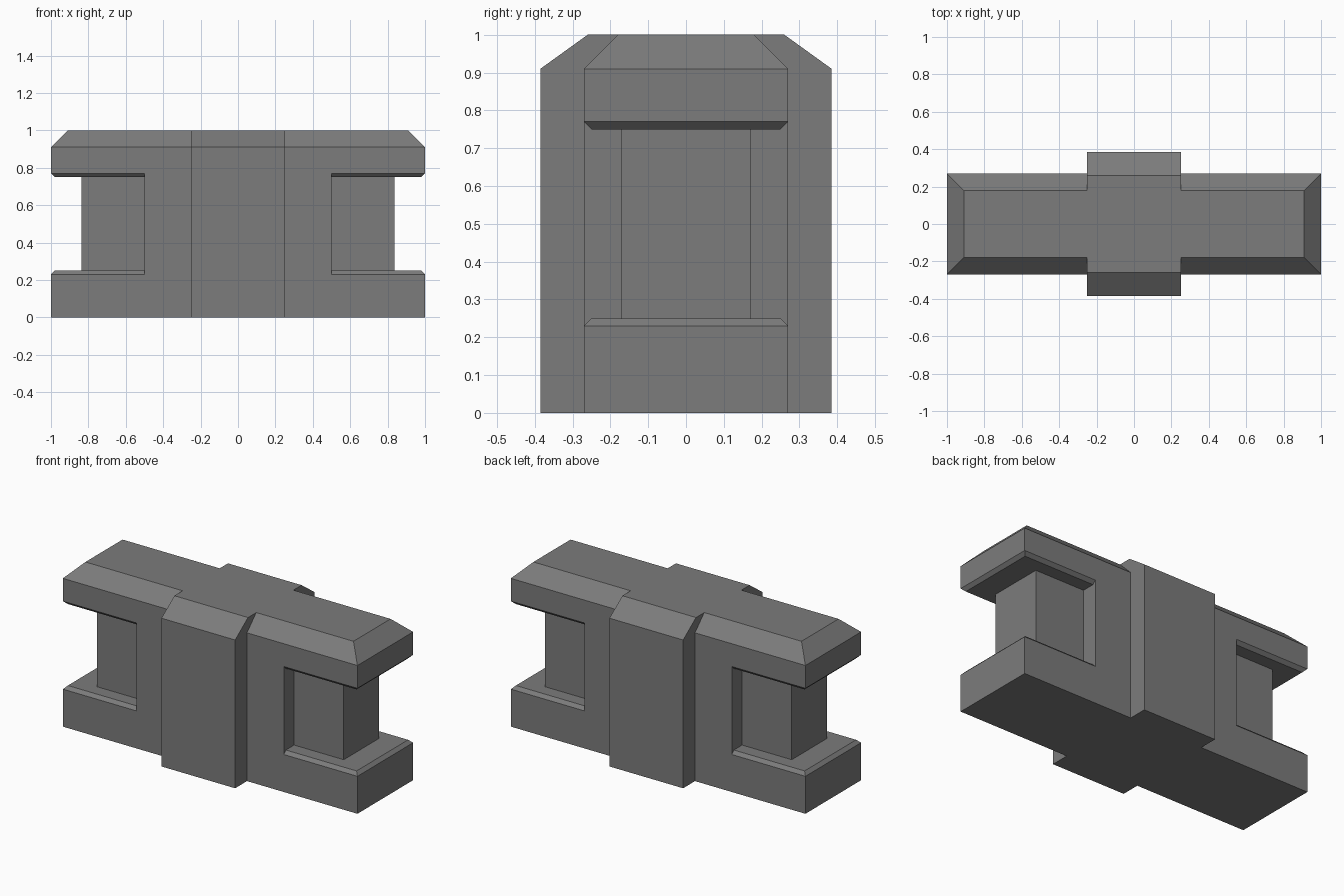
import bpy
import bmesh

cube = bpy.data.objects.get("Cube")
if cube:
    bpy.data.objects.remove(cube, do_unlink=True)

grey = bpy.data.materials.new("mid_grey")
grey.use_nodes = True
colour = (0.2, 0.2, 0.2, 1)
grey.diffuse_color = colour
grey.node_tree.nodes["Principled BSDF"].inputs["Base Color"].default_value = colour


def stack(name, rings):
    """Solid made of rectangular rings (half_x, half_y, z), bottom to top."""
    bm = bmesh.new()
    loops = []
    for hx, hy, z in rings:
        loops.append([bm.verts.new((sx * hx, sy * hy, z))
                      for sx, sy in ((-1, -1), (1, -1), (1, 1), (-1, 1))])
    for low, high in zip(loops, loops[1:]):
        for i in range(4):
            j = (i + 1) % 4
            bm.faces.new((low[i], low[j], high[j], high[i]))
    bm.faces.new(loops[0][::-1])
    bm.faces.new(loops[-1])
    mesh = bpy.data.meshes.new(name)
    bm.to_mesh(mesh)
    bm.free()
    mesh.materials.append(grey)
    obj = bpy.data.objects.new(name, mesh)
    bpy.context.collection.objects.link(obj)
    return obj


# Lower slab with a small bevel around its upper rim
body = stack("body", [(1, 0.27, 0), (1, 0.27, 0.23), (0.98, 0.25, 0.25)])

parts = [
    # Upper slab with bevelled lower rim and wide top chamfer
    stack("top_slab", [(0.98, 0.25, 0.75), (1, 0.27, 0.77),
                       (1, 0.27, 0.91), (0.91, 0.18, 1)]),
    # Solid middle between the end recesses
    stack("middle_block", [(0.5, 0.27, 0.1), (0.5, 0.27, 0.85)]),
    # Narrow core showing in the recesses
    stack("core", [(0.837, 0.17, 0.12), (0.837, 0.17, 0.88)]),
    # Projecting rib on front and back
    stack("rib", [(0.25, 0.385, 0), (0.25, 0.385, 0.91), (0.25, 0.26, 1)]),
]

# Join the parts into one clean solid
bpy.context.view_layer.objects.active = body
for part in parts:
    mod = body.modifiers.new("join_" + part.name, 'BOOLEAN')
    mod.operation = 'UNION'
    mod.solver = 'EXACT'
    mod.object = part
    bpy.ops.object.modifier_apply(modifier=mod.name)
    bpy.data.objects.remove(part, do_unlink=True)

# Merge coplanar faces left by the joins
bm = bmesh.new()
bm.from_mesh(body.data)
bmesh.ops.remove_doubles(bm, verts=bm.verts, dist=0.0005)
bmesh.ops.dissolve_limit(bm, angle_limit=0.01, verts=bm.verts, edges=bm.edges)
bm.to_mesh(body.data)
bm.free()
